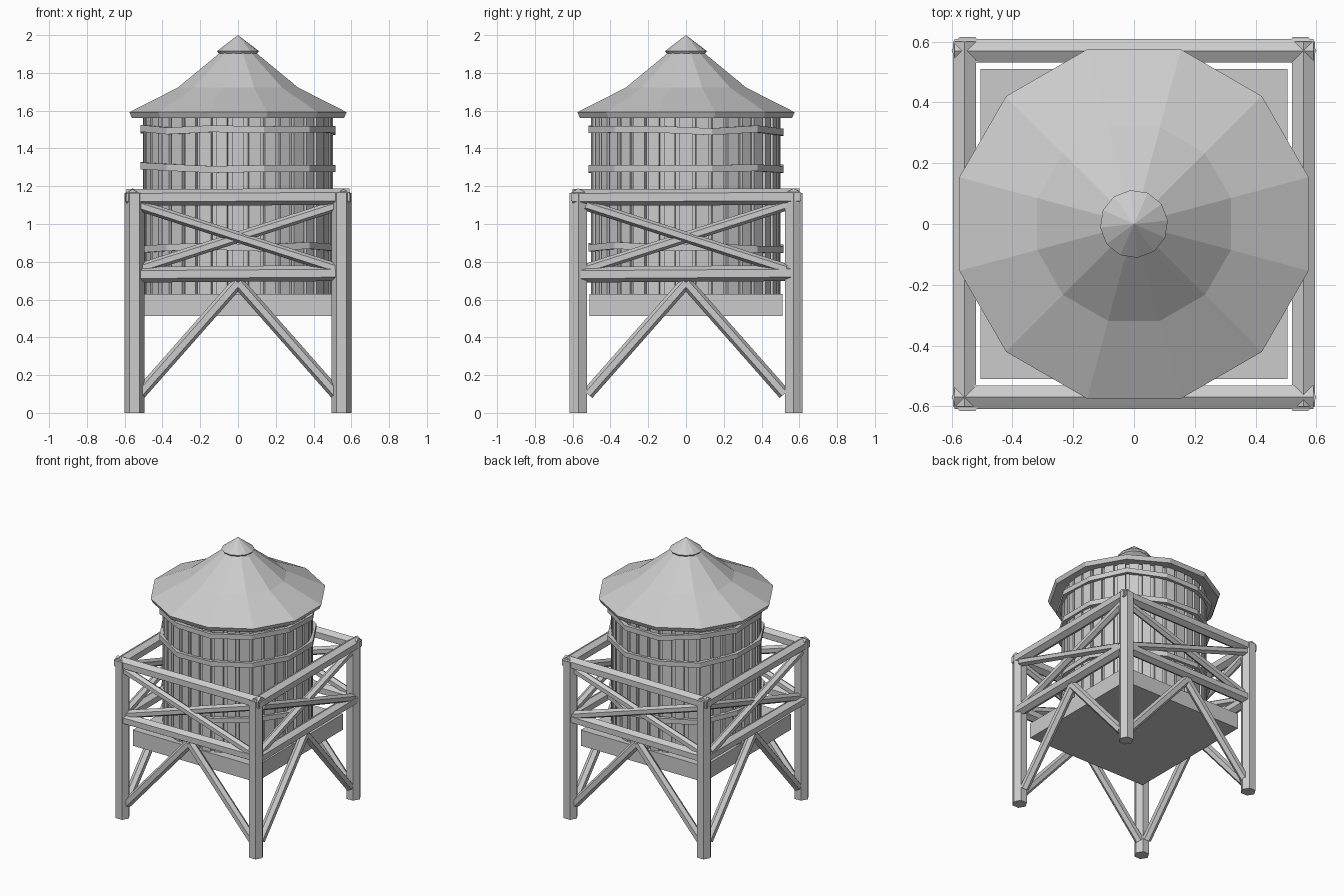
import bpy, bmesh, math, random
from mathutils import Vector, Matrix

if "Cube" in bpy.data.objects:
    bpy.data.objects.remove(bpy.data.objects["Cube"])

random.seed(4)


def finish(name, bm):
    bmesh.ops.recalc_face_normals(bm, faces=bm.faces)
    me = bpy.data.meshes.new(name)
    bm.to_mesh(me)
    bm.free()
    ob = bpy.data.objects.new(name, me)
    bpy.context.collection.objects.link(ob)
    return ob


def beam(name, p, q, r, corner):
    """Six-sided timber from p to q; one edge points along 'corner'."""
    p, q = Vector(p), Vector(q)
    d = (q - p).normalized()
    x = Vector(corner)
    x = (x - d * x.dot(d)).normalized()
    y = d.cross(x)
    m = Matrix((x, y, d)).transposed().to_4x4()
    m.translation = (p + q) / 2
    bm = bmesh.new()
    bmesh.ops.create_cone(bm, cap_ends=True, segments=6, radius1=r, radius2=r,
                          depth=(q - p).length, matrix=m)
    # align the first corner of the hexagon with the requested direction
    rot = -min((math.atan2((v.co - m.translation).dot(y), (v.co - m.translation).dot(x))
                for v in bm.verts), key=abs)
    bmesh.ops.rotate(bm, verts=bm.verts, cent=m.translation,
                     matrix=Matrix.Rotation(rot, 3, d))
    return finish(name, bm)


def lathe(name, profile, n, closed=False, offset=0.5, wobble=0.0):
    """Revolve (radius, z) points; a radius of 0 makes a tip."""
    bm = bmesh.new()
    dz = [random.uniform(-wobble, wobble) for _ in range(n)]
    rings = []
    for r, z in profile:
        if r == 0:
            rings.append([bm.verts.new((0, 0, z))] * n)
        else:
            angs = [2 * math.pi * (i + offset) / n for i in range(n)]
            rings.append([bm.verts.new((r * math.cos(a), r * math.sin(a), z + dz[i]))
                          for i, a in enumerate(angs)])
    pairs = list(zip(rings, rings[1:]))
    if closed:
        pairs.append((rings[-1], rings[0]))
    for a, b in pairs:
        for i in range(n):
            j = (i + 1) % n
            bm.faces.new(list(dict.fromkeys((a[i], a[j], b[j], b[i]))))
    return finish(name, bm)


PX, PY = 0.548, 0.57

# Corner posts
for sx in (-1, 1):
    for sy in (-1, 1):
        beam("corner_post", (sx * PX, sy * PY, 0), (sx * PX, sy * PY, 1.165), 0.0525, (1, 0, 0))

# Frame sides: rails, crossed braces and lower diagonal braces
for axis in (0, 1):
    for s in (-1, 1):
        off = PY if axis == 0 else PX + 0.01

        def pt(u, z, depth=0.0):
            w = s * (off + depth)
            return (u, w, z) if axis == 0 else (w, u, z)

        end = 0.59 if axis == 0 else 0.6
        beam("top_rail", pt(-end, 1.14), pt(end, 1.145), 0.044, (0, 0, 1))
        beam("middle_rail", pt(-0.58, 0.732), pt(0.57, 0.74), 0.042, (0, 0, 1))
        for k in (-1, 1):
            beam("cross_brace", pt(-0.53, 0.93 + k * 0.17, k * 0.008),
                 pt(0.53, 0.93 - k * 0.17, k * 0.008), 0.029, (0, 0, 1))
            beam("lower_brace", pt(k * 0.52, 0.10, -0.01), pt(0, 0.69, -0.01), 0.032, (0, 0, 1))

# Square platform under the tank
bm = bmesh.new()
bmesh.ops.create_cube(bm, size=1, matrix=Matrix.Translation((0, 0, 0.572))
                      @ Matrix.Diagonal((1.01, 1.02, 0.116, 1)))
finish("platform", bm)

# Tank core and raised staves
lathe("tank_core", [(0, 0.625), (0.483, 0.625), (0.483, 1.59), (0, 1.59)], 36)
bm = bmesh.new()
for i in range(36):
    a = 2 * math.pi * i / 36
    size = (0.03, random.uniform(0.055, 0.072), 0.96, 1)
    bmesh.ops.create_cube(bm, size=1, matrix=Matrix.Rotation(a, 4, 'Z')
                          @ Matrix.Translation((0.487 + random.uniform(-0.004, 0.004), 0, 1.105))
                          @ Matrix.Diagonal(size))
finish("tank_staves", bm)

# Twelve-sided hoops
for z in (0.875, 1.30, 1.495):
    lathe("tank_hoop", [(0.508, z - 0.018), (0.535, z - 0.018),
                        (0.535, z + 0.018), (0.508, z + 0.018)], 12, closed=True, wobble=0.012)

# Roof with a kinked slope and a small cap
lathe("roof", [(0, 1.575), (0.5, 1.575), (0.582, 1.562), (0.595, 1.592),
               (0.33, 1.722), (0.1, 1.905), (0, 1.92)], 12)
lathe("roof_cap", [(0, 1.90), (0.10, 1.90), (0.112, 1.915), (0, 2.0)], 12, offset=0.2)
